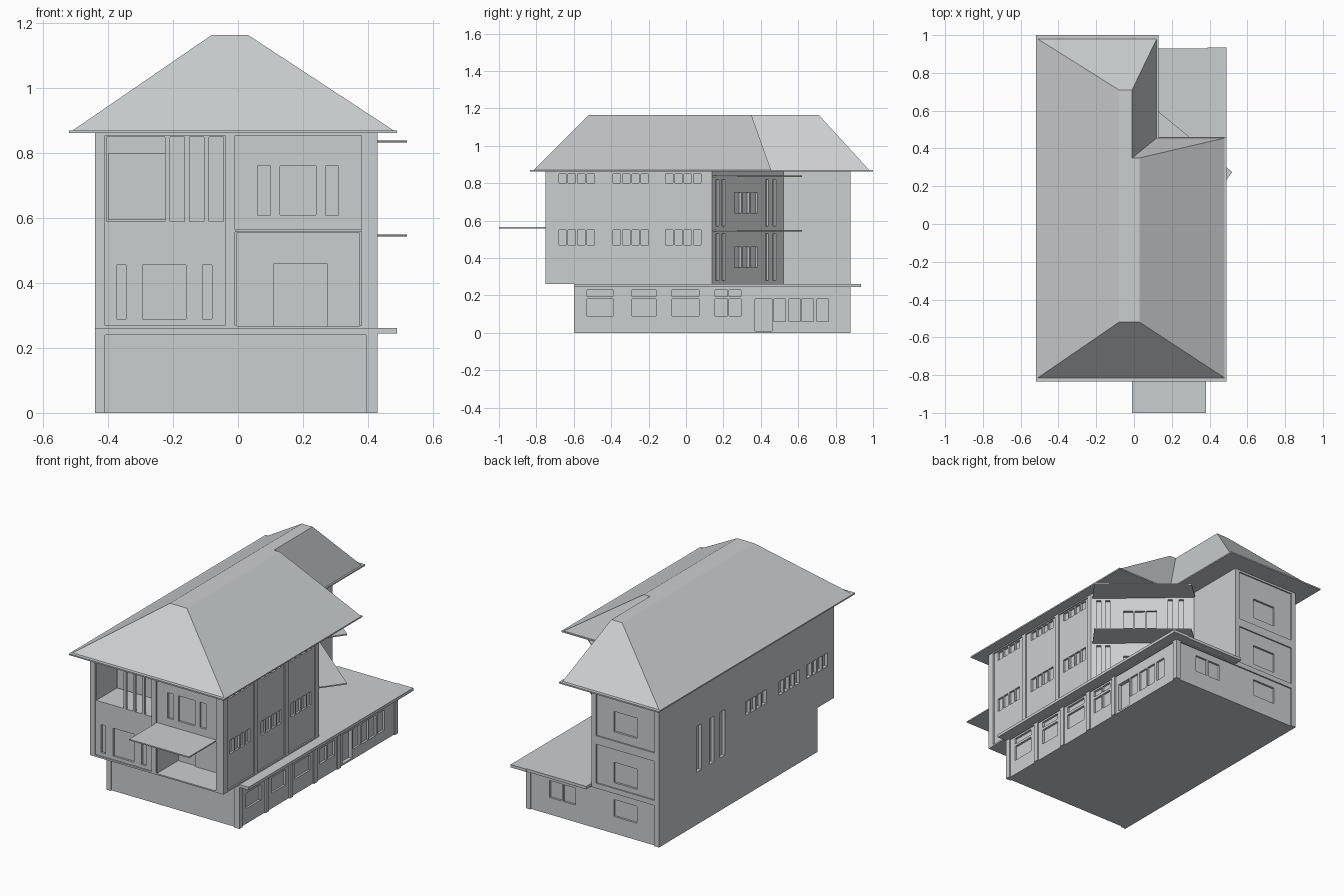
import bpy
import bmesh
from mathutils import Vector

cube = bpy.data.objects.get("Cube")
if cube:
    bpy.data.objects.remove(cube)

grey = bpy.data.materials.new("plain_grey")
grey.use_nodes = True
tone = (0.6, 0.62, 0.63, 1)
grey.diffuse_color = tone
grey.node_tree.nodes["Principled BSDF"].inputs["Base Color"].default_value = tone


def finish(name, bm):
    bmesh.ops.recalc_face_normals(bm, faces=bm.faces)
    mesh = bpy.data.meshes.new(name)
    bm.to_mesh(mesh)
    bm.free()
    mesh.materials.append(grey)
    obj = bpy.data.objects.new(name, mesh)
    bpy.context.collection.objects.link(obj)
    return obj


def loft(bm, low, high):
    """Join two matching rings of points and cap both ends."""
    a = [bm.verts.new(p) for p in low]
    b = [bm.verts.new(p) for p in high]
    n = len(a)
    for i in range(n):
        j = (i + 1) % n
        bm.faces.new((a[i], a[j], b[j], b[i]))
    bm.faces.new(a[::-1])
    bm.faces.new(b)


def prism(name, outline, z0, z1):
    bm = bmesh.new()
    loft(bm, [(x, y, z0) for x, y in outline], [(x, y, z1) for x, y in outline])
    return finish(name, bm)


def rect(x0, x1, y0, y1):
    return [(x0, y0), (x1, y0), (x1, y1), (x0, y1)]


def box(name, x0, x1, y0, y1, z0, z1):
    return prism(name, rect(x0, x1, y0, y1), z0, z1)


class Wall:
    """A vertical wall; holes are given along it, up it and into it."""

    def __init__(self, origin, along):
        self.o = Vector((*origin, 0))
        self.u = Vector((*along, 0)).normalized()
        self.n = Vector((self.u.y, -self.u.x, 0))

    def hole(self, bm, u0, u1, z0, z1, depth):
        ring = [self.o + self.u * u + self.n * d
                for u, d in ((u0, 0.02), (u1, 0.02), (u1, -depth), (u0, -depth))]
        loft(bm, [p + Vector((0, 0, z0)) for p in ring], [p + Vector((0, 0, z1)) for p in ring])


def carve(obj, holes):
    """Cut a list of (wall, u0, u1, z0, z1, depth) out of a block."""
    bm = bmesh.new()
    for wall, *size in holes:
        wall.hole(bm, *size)
    cutter = finish("cutter", bm)
    cutter.hide_render = True
    mod = obj.modifiers.new("cut", "BOOLEAN")
    mod.operation = "DIFFERENCE"
    mod.solver = "EXACT"
    mod.object = cutter
    bpy.context.view_layer.objects.active = obj
    bpy.ops.object.modifier_apply(modifier=mod.name)
    bpy.data.objects.remove(cutter)


front = Wall((0, -0.75), (1, 0))
base_front = Wall((0, -0.6), (1, 0))
right = Wall((0.43, 0), (0, 1))
back = Wall((0, 0.88), (-1, 0))
left = Wall((-0.44, 0), (0, -1))
slant = Wall((0.43, 0.14), (-0.43, 0.38))

# Main blocks
base = box("ground_floor", -0.44, 0.43, -0.6, 0.88, 0, 0.26)
upper = prism("upper_floors", [(-0.44, -0.75), (0.43, -0.75), (0.43, 0.14),
                               (0, 0.52), (0, 0.88), (-0.44, 0.88)], 0.26, 0.865)

# Ground floor: shallow bays between pilasters
bays = [(-0.57, -0.355), (-0.325, -0.13), (-0.1, 0.095), (0.125, 0.315), (0.345, 0.85)]
carve(base, [(right, a, b, -0.02, 0.24, 0.008) for a, b in bays]
      + [(base_front, -0.41, 0.395, -0.02, 0.24, 0.008), (back, -0.4, 0.41, -0.02, 0.24, 0.008)])

# Ground floor: windows and door
holes = []
for a, b in [(-0.53, -0.39), (-0.29, -0.16), (-0.075, 0.07), (0.155, 0.222), (0.23, 0.295)]:
    holes += [(right, a, b, 0.09, 0.18, 0.02), (right, a, b, 0.195, 0.23, 0.02)]
holes += [(right, a, a + 0.063, 0.06, 0.18, 0.02) for a in (0.47, 0.55, 0.62, 0.7)]
holes += [(right, 0.37, 0.46, 0.01, 0.18, 0.03)]
holes += [(back, a, b, 0.1, 0.2, 0.02) for a, b in ((-0.28, -0.2), (-0.19, -0.11), (0.14, 0.29))]
carve(base, holes)

# Upper floors: shallow bays between pilasters
holes = [(right, a, b, 0.27, 0.855, 0.008) for a, b in ((-0.71, -0.46), (-0.43, -0.175), (-0.145, 0.11))]
holes += [(front, -0.41, -0.04, 0.27, 0.855, 0.008), (front, -0.01, 0.38, 0.27, 0.855, 0.008)]
holes += [(back, 0.03, 0.41, a, b, 0.008) for a, b in ((0.27, 0.5), (0.55, 0.85))]
carve(upper, holes)

# Upper floors: front windows and open porches
holes = [(front, a, b, 0.29, 0.455, 0.02) for a, b in ((-0.375, -0.345), (-0.295, -0.16), (-0.11, -0.08))]
holes += [(front, a, b, 0.61, 0.76, 0.02) for a, b in ((0.06, 0.1), (0.13, 0.24), (0.27, 0.31))]
holes += [(front, -0.405, -0.045, 0.59, 0.85, 0.2), (front, -0.005, 0.375, 0.268, 0.555, 0.2)]

# Upper floors: small side windows in rows of panes
for wall, starts in ((right, (-0.68, -0.39, -0.11)), (left, (-0.07, 0.24, 0.5))):
    for start in starts:
        for i in range(4):
            a = start + i * 0.05
            holes += [(wall, a, a + 0.04, 0.47, 0.55, 0.02), (wall, a, a + 0.04, 0.8, 0.85, 0.02)]

# Upper floors: tall stair slots and rear windows
holes += [(left, a, a + 0.045, 0.31, 0.58, 0.02) for a in (-0.53, -0.41, -0.31)]
holes += [(back, 0.14, 0.29, a, a + 0.12, 0.02) for a in (0.3, 0.6)]

# Slanted wall: a window and narrow slots on each storey
for z in (0.28, 0.57):
    holes += [(slant, a, a + 0.025, z, z + 0.25, 0.015) for a in (0.03, 0.08, 0.43, 0.49)]
    holes += [(slant, a, a + 0.055, z + 0.07, z + 0.18, 0.015) for a in (0.18, 0.245, 0.31)]
carve(upper, holes)

# Door and window at the back of the porches
box("porch_door", 0.11, 0.275, -0.56, -0.545, 0.268, 0.46)
box("balcony_window", -0.4, -0.225, -0.559, -0.545, 0.595, 0.8)

# Front balcony columns
for i in range(3):
    x = -0.225 + 0.06 * i
    box("balcony_column", x, x + 0.015, -0.745, -0.73, 0.59, 0.855)

# Front canopy, terrace roof and corner balconies
box("front_canopy", -0.01, 0.38, -1, -0.742, 0.558, 0.565)
prism("terrace_slab", [(0, -0.6), (0.49, -0.6), (0.49, 0.935), (0.39, 0.935), (0.39, 0.93), (0, 0.93)],
      0.245, 0.262)
for z in (0.543, 0.833):
    prism("corner_balcony", [(0.42, 0.14), (0.52, 0.275), (0.1, 0.62), (-0.01, 0.52)], z, z + 0.007)

# Roof: flat eave with hipped slopes rising to a narrow flat ridge
prism("roof_eave", [(-0.52, -0.835), (0.49, -0.835), (0.49, 0.46),
                    (0.13, 0.46), (0.13, 1), (-0.52, 1)], 0.862, 0.87)
eave = [(-0.51, -0.815), (0.48, -0.815), (0.48, 0.455), (0.12, 0.455), (0.12, 0.98), (-0.51, 0.98)]
ridge = [(-0.08, -0.52), (0.03, -0.52), (0.03, 0.35), (-0.01, 0.35), (-0.01, 0.71), (-0.08, 0.71)]
bm = bmesh.new()
loft(bm, [(x, y, 0.87) for x, y in eave], [(x, y, 1.165) for x, y in ridge])
finish("hipped_roof", bm)
